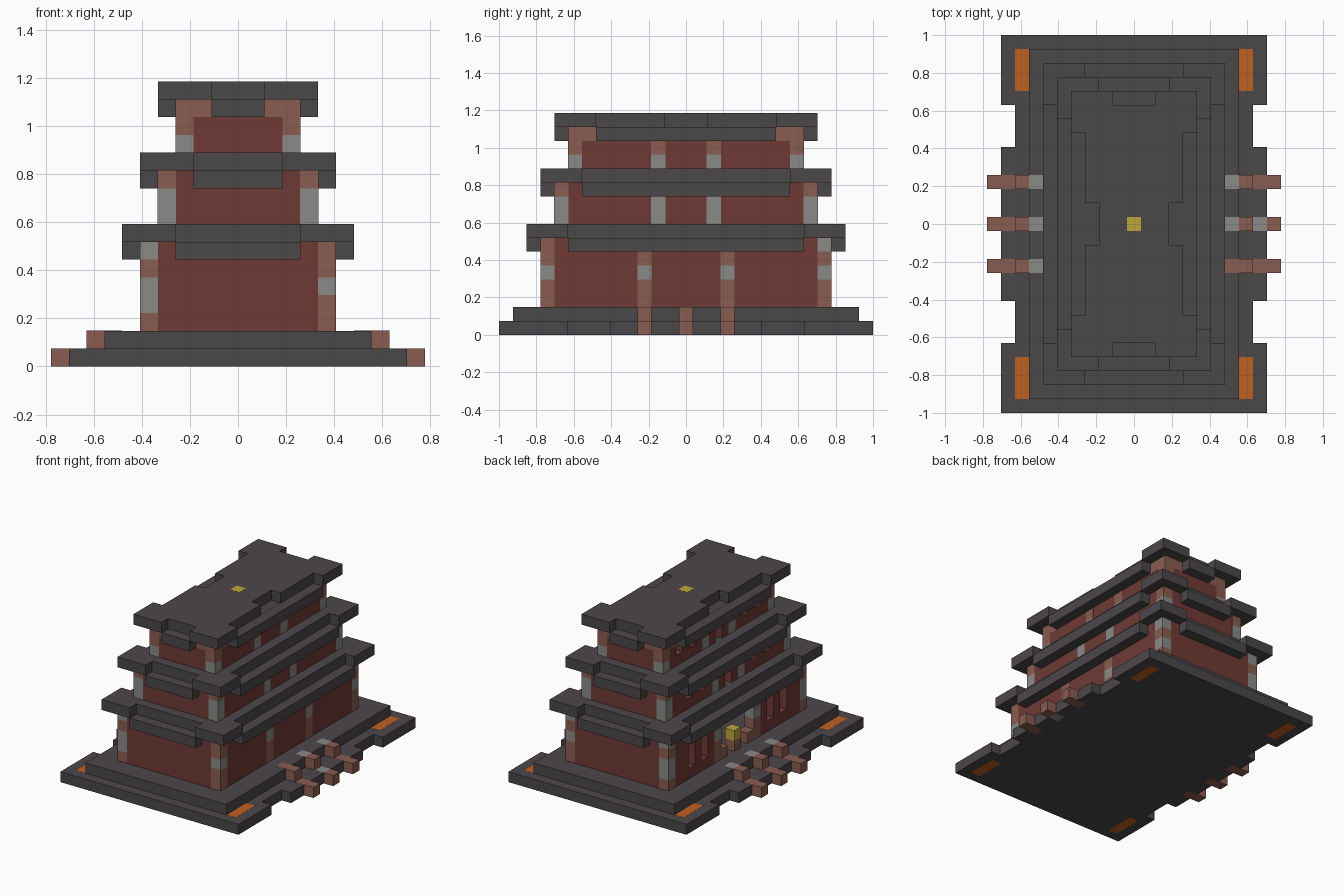
import bpy
import bmesh
from mathutils import Matrix, Vector

if "Cube" in bpy.data.objects:
    bpy.data.objects.remove(bpy.data.objects["Cube"])

U = 2 / 27      # size of one building block
E = 0.01        # tiny lift for inlaid blocks, in block units
SIDES = (-1, 1)


def material(name, hex_code):
    srgb = [int(hex_code[i:i + 2], 16) / 255 for i in (0, 2, 4)]
    colour = [((c + 0.055) / 1.055) ** 2.4 for c in srgb] + [1]
    mat = bpy.data.materials.new(name)
    mat.use_nodes = True
    mat.diffuse_color = colour
    mat.node_tree.nodes["Principled BSDF"].inputs["Base Color"].default_value = colour
    return mat


SLATE = material("dark slate", "4b474a")
WALL = material("deep red plaster", "6f3a35")
BRICK = material("brown brick", "8a5c50")
STONE = material("grey stone", "8a8a88")
GOLD = material("gold", "bfa53c")
ORANGE = material("glowing orange", "c05f22")


def build(name, mat, boxes):
    """Join boxes (x0, x1, y0, y1, z0, z1), in block units, into one object."""
    bm = bmesh.new()
    for x0, x1, y0, y1, z0, z1 in boxes:
        size = Vector((x1 - x0, y1 - y0, z1 - z0)) * U
        centre = Vector((x0 + x1, y0 + y1, z0 + z1)) * U / 2
        bmesh.ops.create_cube(bm, matrix=Matrix.Translation(centre) @ Matrix.Diagonal(size).to_4x4())
    mesh = bpy.data.meshes.new(name)
    bm.to_mesh(mesh)
    bm.free()
    mesh.materials.append(mat)
    obj = bpy.data.objects.new(name, mesh)
    bpy.context.collection.objects.link(obj)


def block(x, y, z, ex=0, ey=0, ez=0):
    """One block centred on x, y with its bottom at z, grown a little per axis."""
    return (x - .5 - ex, x + .5 + ex, y - .5 - ey, y + .5 + ey, z - ez, z + 1 + ez)


def span(s, a, b):
    """Range from a to b, mirrored when s is negative."""
    return (a, b) if s > 0 else (-b, -a)


# Two-stepped plinth with notched sides
plinth = [(-8.5, 8.5, -13.5, 13.5, 0, 1), (-7.5, 7.5, -12.5, 12.5, 1, 2)]
for s in SIDES:
    plinth.append((*span(s, 8.5, 9.5), -5.5, 5.5, 0, 1))
    plinth += [(*span(s, 8.5, 9.5), *span(t, 8.5, 13.5), 0, 1) for t in SIDES]
build("plinth", SLATE, plinth)
build("ember_troughs", ORANGE, [(*span(s, 7.5, 8.5), *span(t, 9.5, 12.5), -E, 1 + E)
                                for s in SIDES for t in SIDES])

# Side steps, with a few worn grey stones
worn = {(-7, -3), (-7, 0), (-7, 3), (7, 0), (7, 3), (9, 0)}
brick_steps, stone_steps = [], []
for s in SIDES:
    for y in (-3, 0, 3):
        for x in (7, 8, 9, 10):
            target = stone_steps if (s * x, y) in worn else brick_steps
            target.append(block(s * x, y, 1 if x < 9 else 0, ez=E))
build("brick_steps", BRICK, brick_steps)
build("stone_steps", STONE, stone_steps)


def pillar(x, y, z0, z1, grey, bricks, stones):
    for z in range(z0, z1):
        (stones if z in grey else bricks).append(block(x, y, z, E, E))


def storey(name, hx, hy, z0, z1, mid, grey, windows, sill, door=0):
    """Hollow storey: plain walls on three sides, openings on the right side."""
    walls = [(*span(s, .5 - 1 + hy, hy + .5)[::1],) for s in SIDES]
    walls = [(-hx + .5, hx - .5, a, b, z0, z1) for a, b in walls]
    walls.append((hx - .5, hx + .5, -hy + .5, hy - .5, z0, z1))
    head = z1 - 1
    for y in range(-hy + 1, hy):
        if abs(y) <= door:
            walls.append(block(-hx, y, head))
        elif abs(y) in windows:
            walls.append((-hx - .5, -hx + .5, y - .5, y + .5, z0, sill))
            walls.append(block(-hx, y, head))
        else:
            walls.append((-hx - .5, -hx + .5, y - .5, y + .5, z0, z1))
    build(name + "_walls", WALL, walls)
    bricks, stones = [], []
    for s in SIDES:
        for t in SIDES:
            bands = grey(s, t)
            pillar(s * hx, t * hy, z0, z1, bands, bricks, stones)
            pillar(s * hx, t * mid, z0, z1, grey(1, -1), bricks, stones)
    build(name + "_brick_pillars", BRICK, bricks)
    build(name + "_stone_pillar_blocks", STONE, stones)


def lower_bands(s, t):
    if s < 0:
        return (3, 4, 6)
    return (4, 6) if t > 0 else (4,)


storey("lower_storey", 5, 10, 2, 7, 3, lower_bands, (5, 7), 3, door=2)
storey("middle_storey", 4, 9, 8, 11, 2, lambda s, t: (8, 9), (0, 4, 6), 9)
storey("upper_storey", 3, 8, 12, 15, 2, lambda s, t: (12,), (0, 4, 6), 13)

# Brick course around the head of the upper storey
course = [(-2.5, 2.5, *span(t, 7.5, 8.5 + E), 14, 15) for t in SIDES]
course += [(*span(s, 2.5, 3.5 + E), -7.5, 7.5, 14, 15) for s in SIDES]
build("upper_brick_course", BRICK, course)


def roof(name, hx, hy, z, dip=False):
    """Flat roof with raised corners and lower eaves along the middle of each side."""
    cx, cy = hx - 3, hy - 3
    boxes = []
    if dip:
        boxes.append((1 - hx + 1, hx - 2, 1 - hy, hy - 1, z, z + 1))
        boxes[0] = (2 - hx, hx - 2, 1 - hy, hy - 1, z, z + 1)
    else:
        boxes.append((1 - hx, hx - 1, 1 - hy, hy - 1, z, z + 1))
    for s in SIDES:
        boxes.append((-cx, cx, *span(s, hy - 1, hy), z - 1, z))
        boxes.append((*span(s, hx - 1, hx), -cy, cy, z - 1, z))
        for t in SIDES:
            boxes.append((*span(s, cx, hx), *span(t, hy - 1, hy), z, z + 1))
            boxes.append((*span(s, hx - 1, hx), *span(t, cy, hy - 1), z, z + 1))
            if dip:
                boxes.append((*span(s, hx - 2, hx - 1), *span(t, 1.5, hy - 1), z, z + 1))
        if dip:
            boxes.append((*span(s, hx - 2, hx - 1 + 2 * E), -1.5, 1.5, z - 1, z + E))
    build(name, SLATE, boxes)


roof("lower_roof", 6.5, 11.5, 7)
roof("middle_roof", 5.5, 10.5, 11)
roof("top_roof", 4.5, 9.5, 15, dip=True)
build("roof_cap", GOLD, [block(0, 0, 15, ez=E)])

# Doorway furniture: low posts either side and a gold bell on a stand
build("door_posts", BRICK, [block(-5, y, 2) for y in (-2, 0, 2)])
build("door_bell", GOLD, [block(-5, 0, 3)])
